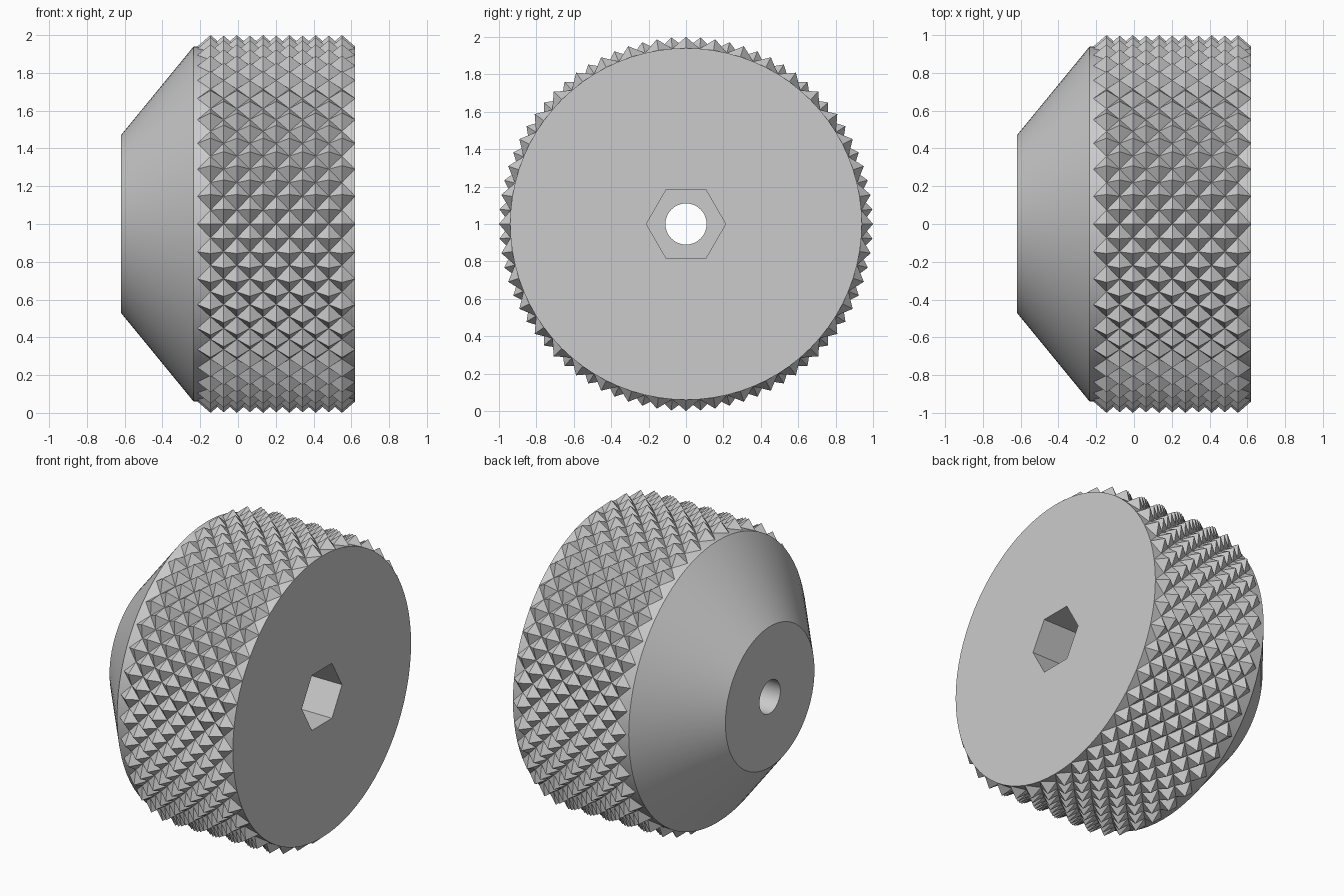
import bpy, bmesh, math
from mathutils import Matrix, Vector

cube = bpy.data.objects.get("Cube")
if cube:
    bpy.data.objects.remove(cube, do_unlink=True)

TEETH = 40            # diamonds in one ring
STEP = math.pi / TEETH
R_BODY, R_TIP = 0.94, 1.0
X_LEFT, X_RIGHT, X_KNURL = -0.62, 0.62, -0.215
HALF = (X_RIGHT - X_KNURL) / 12

grey = bpy.data.materials.new("grey")
grey.use_nodes = True
colour = (0.6, 0.6, 0.6, 1)
grey.diffuse_color = colour
grey.node_tree.nodes["Principled BSDF"].inputs["Base Color"].default_value = colour


def polar(x, angle, r):
    """Point around the knob's axis, which runs along x at z = 1."""
    return Vector((x, r * math.cos(angle), 1 + r * math.sin(angle)))


def make_object(name, bm):
    bmesh.ops.recalc_face_normals(bm, faces=bm.faces)
    mesh = bpy.data.meshes.new(name)
    bm.to_mesh(mesh)
    bm.free()
    mesh.materials.append(grey)
    obj = bpy.data.objects.new(name, mesh)
    bpy.context.collection.objects.link(obj)
    return obj


def lathe(name, profile, sides):
    """Closed solid from (x, radius) rings, with flat end caps."""
    bm = bmesh.new()
    rings = [[bm.verts.new(polar(x, math.tau * i / sides, r)) for i in range(sides)]
             for x, r in profile]
    for a, b in zip(rings, rings[1:]):
        for i in range(sides):
            j = (i + 1) % sides
            bm.faces.new((a[i], a[j], b[j], b[i]))
    bm.faces.new(rings[0])
    bm.faces.new(rings[-1])
    return make_object(name, bm)


# Tapered body with a round bore and a hexagonal nut socket
body = lathe("knob_body", [(X_LEFT, 0.47), (-0.235, R_BODY), (X_RIGHT, R_BODY)], 2 * TEETH)
bore = lathe("bore_cutter", [(-0.8, 0.11), (0.8, 0.11)], 48)
socket = lathe("hex_socket_cutter", [(0.1, 0.212), (0.8, 0.212)], 6)
for cutter in (bore, socket):
    mod = body.modifiers.new(cutter.name, "BOOLEAN")
    mod.operation = "DIFFERENCE"
    mod.solver = "EXACT"
    mod.object = cutter

bpy.ops.object.select_all(action="DESELECT")
body.select_set(True)
bpy.context.view_layer.objects.active = body
for mod in list(body.modifiers):
    bpy.ops.object.modifier_apply(modifier=mod.name)
for cutter in (bore, socket):
    bpy.data.objects.remove(cutter, do_unlink=True)
bpy.ops.object.shade_smooth_by_angle(angle=math.radians(25))

# Knurled grip: staggered rows of four-sided pyramids
bm = bmesh.new()
for row in range(2 * TEETH):
    odd = row % 2
    angle = row * STEP
    for k in range(6 - odd):
        x = X_KNURL + HALF * (2 * k + 1 + odd)
        tip = bm.verts.new(polar(x, angle, R_TIP))
        base = [bm.verts.new(polar(x + dx * HALF, angle + da * STEP, R_BODY))
                for dx, da in ((1, 0), (0, 1), (-1, 0), (0, -1))]
        for i in range(4):
            bm.faces.new((base[i], base[(i + 1) % 4], tip))
# Faces point away from the axis
make_object("knurled_grip", bm)
